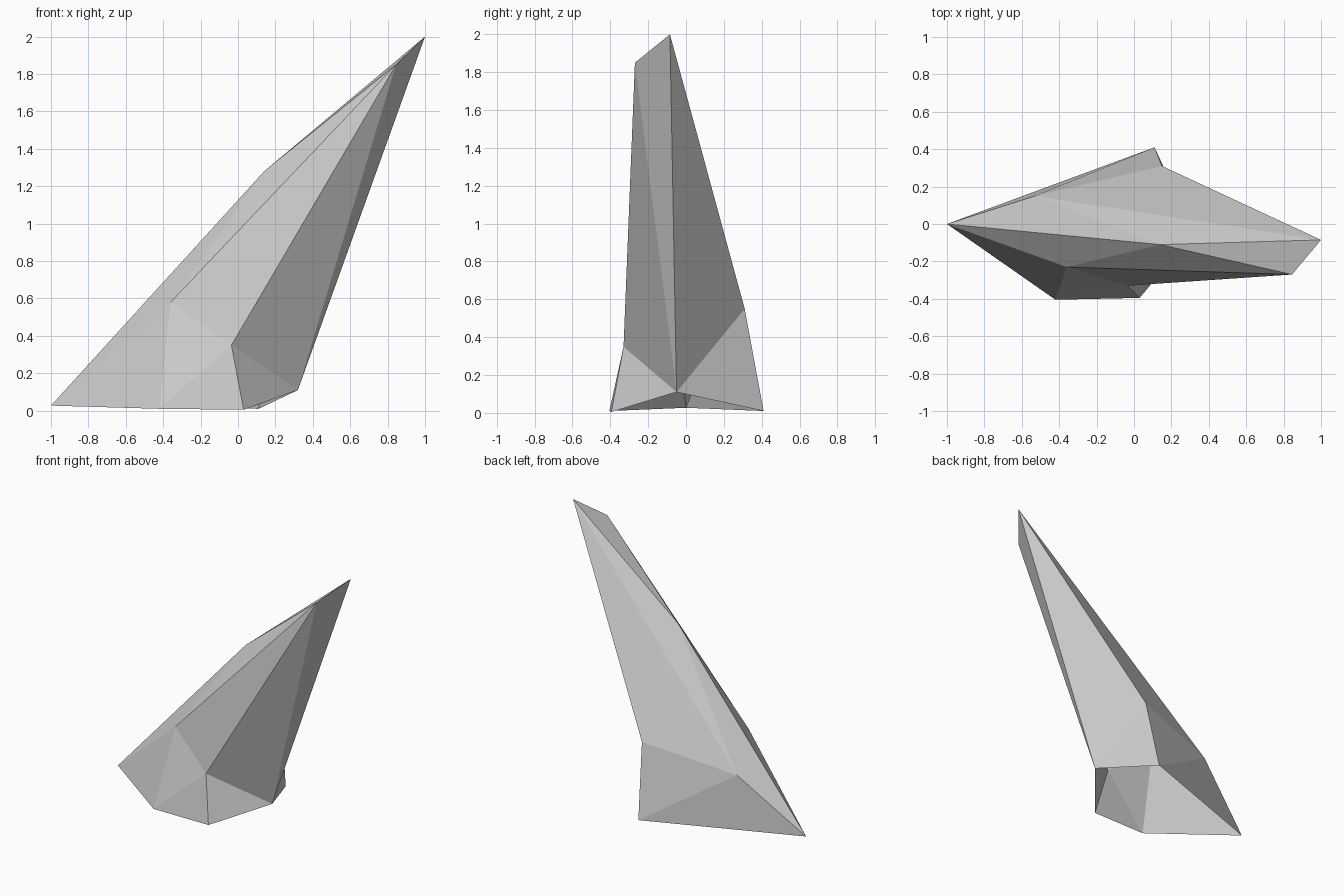
import bpy
import bmesh

# Remove the default cube
cube = bpy.data.objects.get("Cube")
if cube:
    bpy.data.objects.remove(cube, do_unlink=True)

# Plain grey stone
stone = bpy.data.materials.new("grey_stone")
stone.use_nodes = True
grey = (0.6, 0.6, 0.6, 1)
stone.diffuse_color = grey
stone.node_tree.nodes["Principled BSDF"].inputs["Base Color"].default_value = grey

# Corners of the leaning shard: base rim, shoulder ring and peak
corners = {
    "tail": (-1, 0, 0.027),
    "base_front": (-0.42, -0.405, 0.01),
    "base_corner": (0.03, -0.395, 0.005),
    "base_side": (0.32, -0.05, 0.11),
    "base_back": (0.11, 0.41, 0.01),
    "front_low": (-0.035, -0.33, 0.35),
    "front_high": (-0.36, -0.23, 0.58),
    "back_low": (0.15, 0.31, 0.55),
    "back_high": (-0.53, 0.15, 0.42),
    "ridge": (0.14, -0.11, 1.28),
    "lower_tip": (0.845, -0.27, 1.85),
    "tip": (1, -0.085, 2),
}

# Flat facets wrapping the shard, open underneath
facets = [
    # front
    "tail base_front front_high",
    "base_front front_low front_high",
    "base_front base_corner front_low",
    "front_high front_low lower_tip",
    "front_high lower_tip ridge",
    "tail front_high ridge",
    # side
    "base_corner base_side front_low",
    "front_low base_side lower_tip",
    "base_side tip lower_tip",
    "base_side back_low tip",
    "base_side base_back back_low",
    # back
    "base_back back_high back_low",
    "base_back tail back_high",
    "back_low back_high tip",
    "back_high ridge tip",
    "tail ridge back_high",
    # end
    "ridge lower_tip tip",
]

bm = bmesh.new()
verts = {name: bm.verts.new(co) for name, co in corners.items()}
for facet in facets:
    bm.faces.new([verts[name] for name in facet.split()])

mesh = bpy.data.meshes.new("rock_shard")
bm.to_mesh(mesh)
bm.free()
mesh.materials.append(stone)
shard = bpy.data.objects.new("rock_shard", mesh)
bpy.context.collection.objects.link(shard)
